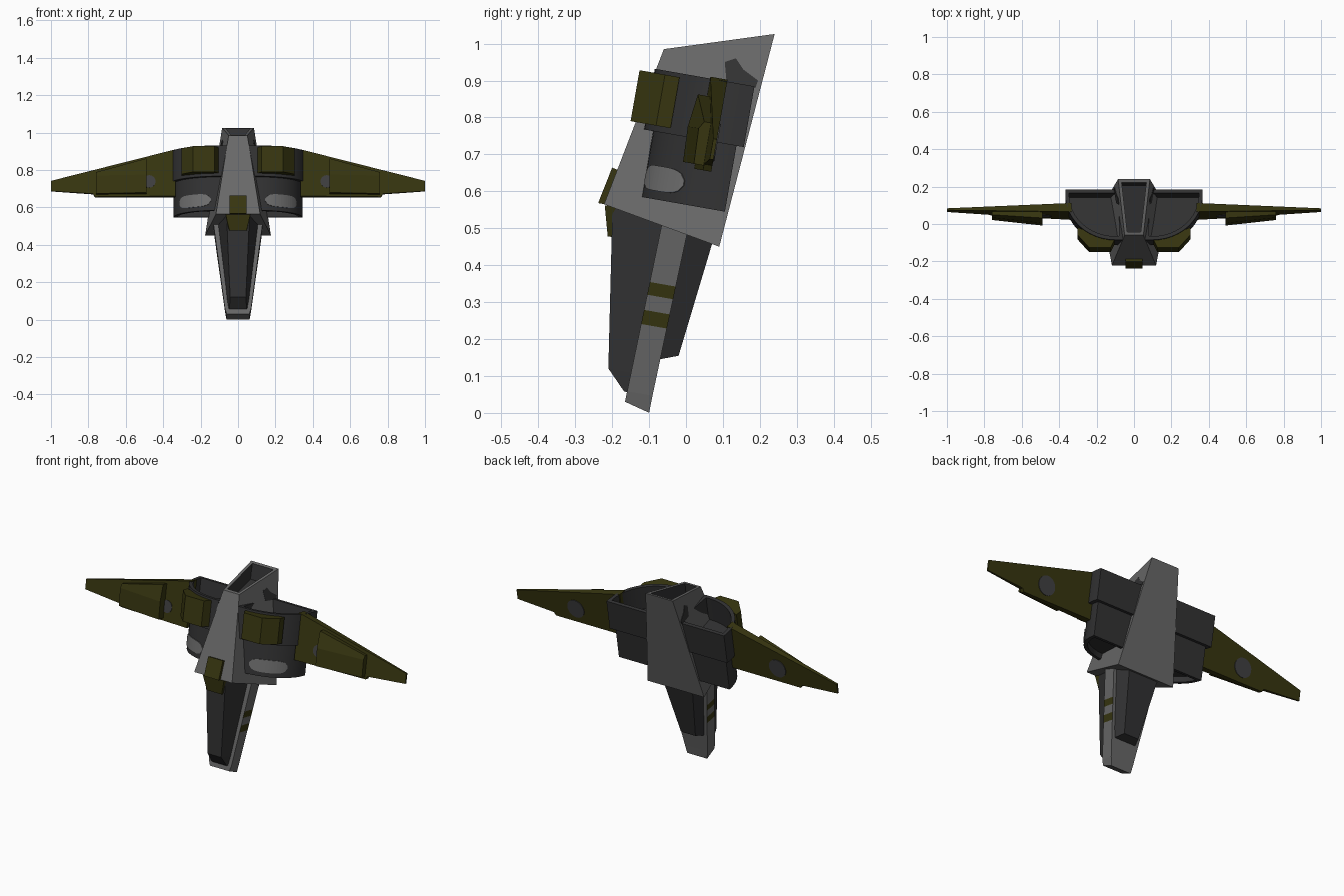
import bpy, bmesh, math

if "Cube" in bpy.data.objects:
    bpy.data.objects.remove(bpy.data.objects["Cube"])

TILT = math.radians(10)
C, S = math.cos(TILT), math.sin(TILT)


def L(x, v, u):
    """Tilted body frame (x, v back, u along axis) to world."""
    return (x, v * C + u * S, -v * S + u * C)


def material(name, col):
    m = bpy.data.materials.new(name)
    m.diffuse_color = (*col, 1)
    m.use_nodes = True
    m.node_tree.nodes["Principled BSDF"].inputs["Base Color"].default_value = m.diffuse_color
    return m


LIGHT = material("light grey", (0.14, 0.14, 0.14))
DARK = material("charcoal", (0.032, 0.032, 0.033))
OLIVE = material("olive", (0.038, 0.036, 0.005))
MID = material("mid grey", (0.05, 0.05, 0.052))
PATCH = material("pale patch", (0.16, 0.16, 0.16))


def loft(name, rings, mats, rule=None, mirror=False, smooth=False):
    """Skin equal-length point rings, cap both ends."""
    bm = bmesh.new()
    vr = [[bm.verts.new(p) for p in r] for r in rings]
    n = len(rings[0])
    for k, (a, b) in enumerate(zip(vr, vr[1:])):
        for i in range(n):
            j = (i + 1) % n
            f = bm.faces.new((a[i], a[j], b[j], b[i]))
            f.material_index = rule(k, i) if rule else 0
    f = bm.faces.new(vr[0])
    f.material_index = rule(-1, 0) if rule else 0
    f = bm.faces.new(vr[-1])
    f.material_index = rule(len(rings), 0) if rule else 0
    bmesh.ops.recalc_face_normals(bm, faces=bm.faces)
    me = bpy.data.meshes.new(name)
    bm.to_mesh(me)
    bm.free()
    for m in mats:
        me.materials.append(m)
    ob = bpy.data.objects.new(name, me)
    bpy.context.collection.objects.link(ob)
    if mirror:
        ob.modifiers.new("mirror", 'MIRROR')
    if smooth:
        bpy.context.view_layer.objects.active = ob
        ob.select_set(True)
        bpy.ops.object.shade_smooth_by_angle(angle=math.radians(30))
        ob.select_set(False)
    return ob


def trap(wf, yf, zf, wb, yb, zb):
    """World-space trapezoid ring: front half-width/pos, back half-width/pos."""
    return [(-wf, yf, zf), (wf, yf, zf), (wb, yb, zb), (-wb, yb, zb)]


def ltrap(wf, vf, uf, wb, vb, ub):
    return [L(-wf, vf, uf), L(wf, vf, uf), L(wb, vb, ub), L(-wb, vb, ub)]


# Central fuselage with a recessed top
loft("fuselage", [
    trap(0.118, -0.222, 0.565, 0.176, 0.09, 0.45),
    trap(0.05, -0.06, 0.985, 0.085, 0.24, 1.026),
    trap(0.036, -0.042, 0.987, 0.066, 0.222, 1.023),
    trap(0.036, -0.054, 0.91, 0.066, 0.205, 0.94),
], [LIGHT, DARK], lambda k, i: 1 if k >= 2 else 0)

# Dark paint blotch on each fuselage side
blotch = [(0.105, 0.95), (0.135, 0.96), (0.155, 0.93), (0.195, 0.90),
          (0.188, 0.88), (0.11, 0.895)]
loft("fuselage_blotch", [
    [(0.2493 + 0.1425 * y - 0.1937 * z + o, y, z) for y, z in blotch]
    for o in (-0.004, 0.003)], [DARK], mirror=True)


# Engine pods: flat back, rounded front, open top and bottom
def section(rx, rv, vb, u, inset=0.0, n=12):
    pts = [L(0.06 + inset, vb - inset, u), L(0.06 + inset, -rv + inset, u)]
    for k in range(n + 1):
        t = math.pi / 2 * k / n
        pts.append(L(0.1 + (rx - inset) * math.sin(t), -(rv - inset) * math.cos(t), u))
    pts.append(L(0.1 + rx - inset, vb - inset, u))
    return pts


loft("engine_pod", [
    section(0.245, 0.22, 0.009, 0.585, 0.02),
    section(0.245, 0.22, 0.009, 0.555, 0.02),
    section(0.245, 0.22, 0.009, 0.555),
    section(0.245, 0.22, 0.009, 0.736),
    section(0.267, 0.245, 0.029, 0.736),
    section(0.267, 0.245, 0.029, 0.903),
    section(0.267, 0.245, 0.029, 0.903, 0.02),
    section(0.267, 0.245, 0.029, 0.77, 0.02),
], [DARK], mirror=True, smooth=True)

# Pale patch wrapped on the lower pod front
strip = []
for k in range(15):
    s = -0.99 + 1.98 * k / 14
    t = 0.61 + 0.43 * s
    h = 0.034 * math.sqrt(1 - s ** 4)
    strip.append([L(0.1 + (0.245 + o) * math.sin(t), -(0.22 + o) * math.cos(t), 0.612 + d)
                  for o, d in ((-0.004, -h), (0.004, -h), (0.004, h), (-0.004, h))])
loft("pod_patch", strip, [PATCH], mirror=True)

# Olive faceted boxes on the pod fronts
box = [(0.125, -0.285), (0.24, -0.285), (0.303, -0.215), (0.303, -0.175),
       (0.20, -0.215), (0.10, -0.235)]
loft("pod_box", [[L(x, v, u) for x, v in box] for u in (0.752, 0.892)],
     [OLIVE], mirror=True)


# Wings: flat back, front face tapering to the tip
def wing_front(x):
    return -0.093 + 0.037 * (x - 0.335) / 0.665


def wing_ring(x, trail):
    lead = 0.908 - 0.247 * (x - 0.335)
    f = wing_front(x)
    return [L(x, f, trail), L(x, f, lead), L(x, -0.046, lead), L(x, -0.046, trail)]


loft("wing", [wing_ring(0.335, 0.655), wing_ring(0.765, 0.655),
              wing_ring(0.775, 0.672), wing_ring(1.0, 0.688)], [OLIVE], mirror=True)


# Raised wedge panel on the wing front
def panel_ring(x, v, top):
    return [L(x, -0.06, 0.668), L(x, v + 0.004, 0.668), L(x, v, 0.765),
            L(x, v + 0.012, top), L(x, -0.06, top)]


loft("wing_panel", [panel_ring(0.49, -0.130, 0.855), panel_ring(0.76, -0.100, 0.785)],
     [OLIVE], mirror=True)


# Round painted marks on both wing faces
def disc(name, cx, cu, r, vfun):
    loft(name, [[L(cx + r * math.cos(a), vfun(cx + r * math.cos(a)) + o, cu + r * math.sin(a))
                 for a in [math.tau * k / 24 for k in range(24)]] for o in (-0.003, 0.003)],
         [MID], mirror=True)


disc("wing_back_mark", 0.63, 0.735, 0.052, lambda x: -0.046)
disc("wing_front_mark", 0.475, 0.735, 0.034, wing_front)

# Nose core with two olive bands on its sides
core = [ltrap(0.060, -0.168, 0.001, 0.062, -0.0985, -0.017)]
for u in (0.03, 0.216, 0.255, 0.297, 0.332, 0.52):
    t = u / 0.5
    core.append(ltrap(0.066 + 0.066 * t, -0.168 + 0.015 * t, u,
                      0.066 + 0.069 * t, -0.0985 + 0.018 * t, u))
loft("nose_core", core, [LIGHT, OLIVE],
     lambda k, i: 1 if k in (2, 4) and i in (1, 3) else 0)

# Dark front and rear fairings on the nose
loft("nose_front_fairing", [
    ltrap(0.046, -0.175, 0.028, 0.054, -0.15, 0.028),
    ltrap(0.042, -0.228, 0.082, 0.062, -0.15, 0.082),
    ltrap(0.062, -0.296, 0.535, 0.115, -0.14, 0.54),
], [DARK])
loft("nose_rear_fairing", [
    ltrap(0.072, -0.11, 0.125, 0.045, -0.0466, 0.149),
    ltrap(0.125, -0.11, 0.50, 0.092, -0.008, 0.48),
], [DARK])

# Olive blocks at the fuselage and nose join
loft("upper_front_block", [
    trap(0.046, -0.238, 0.568, 0.046, -0.20, 0.562),
    trap(0.046, -0.20, 0.664, 0.046, -0.165, 0.65)], [OLIVE])
loft("lower_front_block", [
    trap(0.046, -0.212, 0.478, 0.05, -0.185, 0.474),
    trap(0.066, -0.220, 0.562, 0.066, -0.185, 0.562)], [OLIVE])
